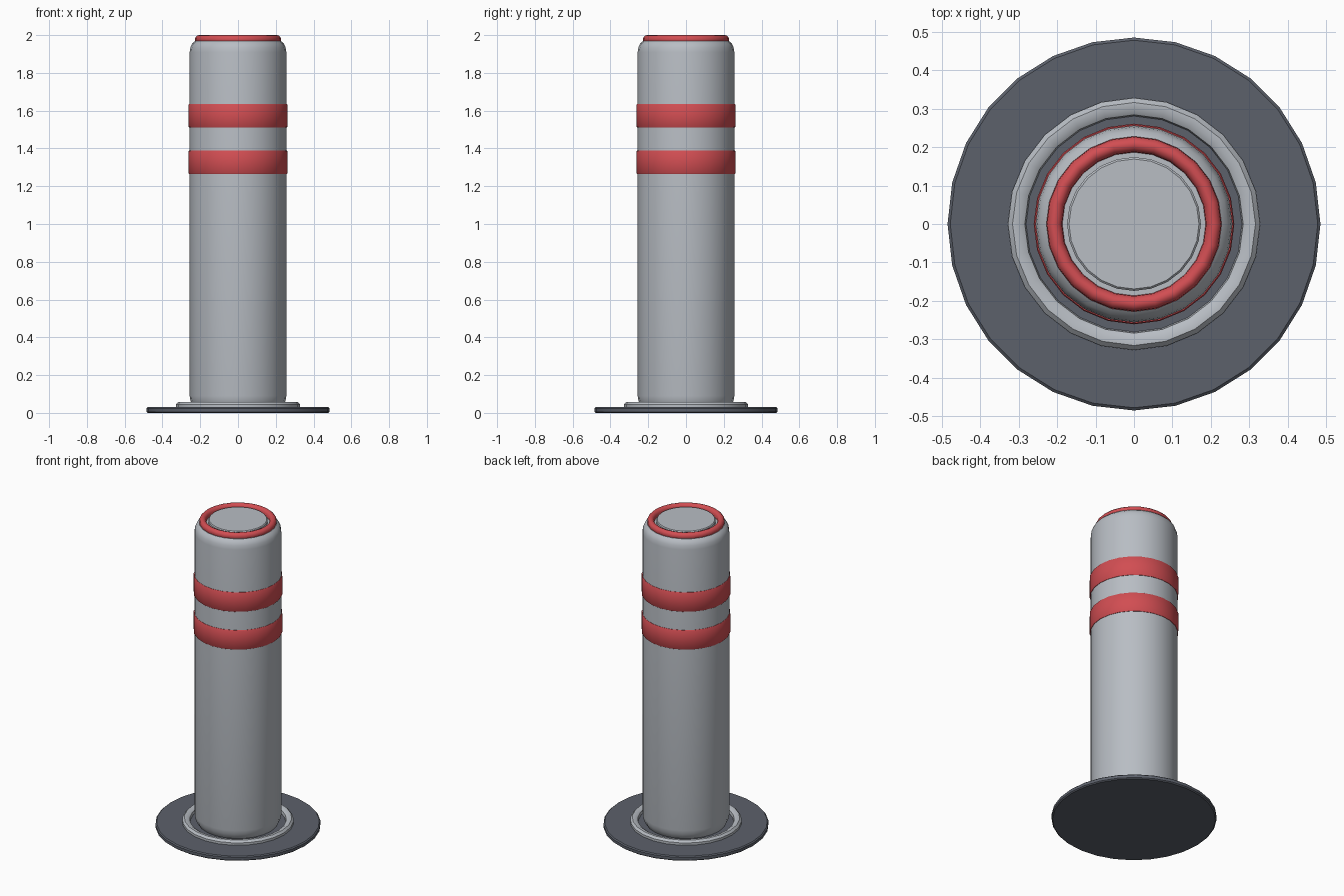
import bpy, bmesh, math

if "Cube" in bpy.data.objects:
    bpy.data.objects.remove(bpy.data.objects["Cube"])


def material(name, rgb):
    m = bpy.data.materials.new(name)
    m.diffuse_color = (*rgb, 1.0)
    m.use_nodes = True
    m.node_tree.nodes["Principled BSDF"].inputs["Base Color"].default_value = m.diffuse_color
    return m


GREY = material("light_grey", (0.48, 0.51, 0.55))
RED = material("signal_red", (0.64, 0.075, 0.085))
DARK = material("dark_slate", (0.107, 0.119, 0.147))


def lathe(name, profile, sides, mat, ring=False):
    """Spin (radius, z) points round z; ring closes the profile, otherwise both ends are capped."""
    bm = bmesh.new()
    rows = []
    for r, z in profile:
        rows.append([bm.verts.new((r * math.cos(2 * math.pi * i / sides),
                                   r * math.sin(2 * math.pi * i / sides), z))
                     for i in range(sides)])
    pairs = list(zip(rows, rows[1:]))
    if ring:
        pairs.append((rows[-1], rows[0]))
    else:
        bm.faces.new(rows[0])
        bm.faces.new(rows[-1])
    for a, b in pairs:
        for i in range(sides):
            j = (i + 1) % sides
            bm.faces.new((a[i], a[j], b[j], b[i]))
    bmesh.ops.recalc_face_normals(bm, faces=bm.faces)
    me = bpy.data.meshes.new(name)
    bm.to_mesh(me)
    bm.free()
    me.materials.append(mat)
    ob = bpy.data.objects.new(name, me)
    bpy.context.collection.objects.link(ob)
    bpy.ops.object.select_all(action='DESELECT')
    ob.select_set(True)
    bpy.context.view_layer.objects.active = ob
    bpy.ops.object.shade_smooth_by_angle(angle=math.radians(40))
    return ob


# Ground plate with a slightly eased rim
lathe("base_plate", [(0.478, 0.0), (0.485, 0.006), (0.485, 0.024), (0.478, 0.03)], 28, DARK)

# Raised collar around the foot of the post
lathe("base_collar", [(0.328, 0.026), (0.328, 0.045), (0.316, 0.058), (0.300, 0.058),
                      (0.284, 0.048), (0.280, 0.026)], 24, GREY, ring=True)

# Post with rounded foot and shoulder
lathe("post", [(0.232, 0.026), (0.244, 0.045), (0.252, 0.065), (0.256, 0.09),
               (0.256, 1.91), (0.252, 1.935), (0.243, 1.955), (0.228, 1.968)], 24, GREY)

# Two reflective bands
for label, z0, z1 in (("lower_band", 1.265, 1.39), ("upper_band", 1.51, 1.635)):
    lathe(label, [(0.254, z0), (0.258, z0), (0.261, z0 + 0.004), (0.261, z1 - 0.004),
                  (0.258, z1), (0.254, z1)], 24, RED, ring=True)

# Rounded red ring on top
lathe("top_ring", [(0.222, 1.962), (0.228, 1.972), (0.226, 1.988), (0.216, 1.998), (0.206, 2.0),
                   (0.196, 1.996), (0.188, 1.985), (0.186, 1.962)], 24, RED, ring=True)

# Cap disc inside the ring
lathe("top_cap", [(0.174, 1.962), (0.174, 1.986), (0.169, 1.991)], 24, GREY)
